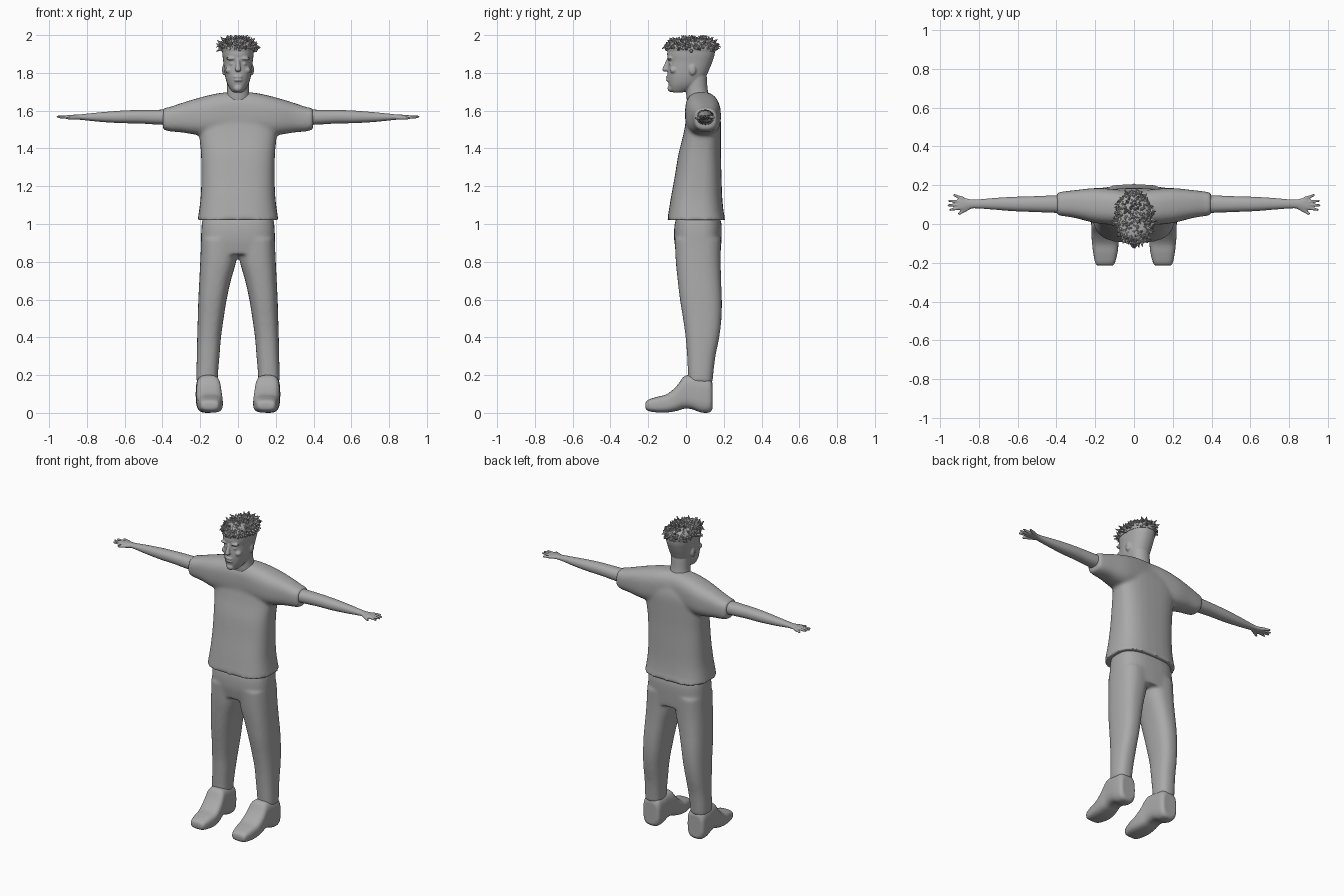
import bpy, bmesh, math, random
from mathutils import Vector, Matrix

random.seed(4)
if "Cube" in bpy.data.objects:
    bpy.data.objects.remove(bpy.data.objects["Cube"])

# One plain clay colour for the whole figure
clay = bpy.data.materials.new("clay_grey")
clay.use_nodes = True
colour = (0.4, 0.4, 0.4, 1)
clay.diffuse_color = colour
for node in clay.node_tree.nodes:
    if node.type == 'BSDF_PRINCIPLED':
        node.inputs["Base Color"].default_value = colour
        node.inputs["Roughness"].default_value = 0.8


# Helpers work in hundredths of a unit; finish() scales them down
def refine(rows, steps=4):
    """Catmull-Rom interpolation between cross-section rows."""
    result = []
    last = len(rows) - 1
    for i in range(last):
        before, start = rows[max(i - 1, 0)], rows[i]
        end, after = rows[i + 1], rows[min(i + 2, last)]
        for s in range(steps):
            t = s / steps
            result.append([
                b + t * ((c - a) / 2 + t * ((a - 2.5 * b + 2 * c - d / 2)
                                            + t * (1.5 * (b - c) + (d - a) / 2)))
                for a, b, c, d in zip(before, start, end, after)])
    result.append(list(rows[last]))
    return result


def loft(bm, axis, rows, power=2.4, side=1, sides=32):
    """Skin of superellipse sections: position, then low/high of both spans."""
    rings = []
    for pos, a0, a1, b0, b1 in refine(rows):
        ring = []
        for k in range(sides):
            angle = math.tau * k / sides
            c, s = math.cos(angle), math.sin(angle)
            a = (a0 + a1) / 2 + (a1 - a0) / 2 * math.copysign(abs(c) ** (2 / power), c)
            b = (b0 + b1) / 2 + (b1 - b0) / 2 * math.copysign(abs(s) ** (2 / power), s)
            x, y, z = {'x': (pos, a, b), 'y': (a, pos, b), 'z': (a, b, pos)}[axis]
            ring.append(bm.verts.new((x * side, y, z)))
        rings.append(ring)
    for low, high in zip(rings, rings[1:]):
        for k in range(sides):
            n = (k + 1) % sides
            bm.faces.new((low[k], low[n], high[n], high[k]))
    bm.faces.new(rings[0])
    bm.faces.new(rings[-1])


def taper(bm, start, end, r1, r2, segments=10):
    """Tapered rod between two points."""
    start, end = Vector(start), Vector(end)
    span = end - start
    turn = span.to_track_quat('Z', 'Y').to_matrix().to_4x4()
    bmesh.ops.create_cone(bm, cap_ends=True, segments=segments, radius1=r1, radius2=r2,
                          depth=span.length,
                          matrix=Matrix.Translation((start + end) / 2) @ turn)


def blob(bm, centre, radii):
    bmesh.ops.create_uvsphere(bm, u_segments=20, v_segments=12, radius=1,
                              matrix=Matrix.Translation(centre) @ Matrix.Diagonal((*radii, 1)))


def finish(name, bm, voxel=None, passes=4):
    """Make the object; a voxel size fuses its pieces into one smooth skin."""
    bmesh.ops.scale(bm, vec=(0.01, 0.01, 0.01), verts=bm.verts)
    bmesh.ops.recalc_face_normals(bm, faces=bm.faces)
    mesh = bpy.data.meshes.new(name)
    bm.to_mesh(mesh)
    bm.free()
    mesh.materials.append(clay)
    obj = bpy.data.objects.new(name, mesh)
    bpy.context.collection.objects.link(obj)
    if voxel:
        skin = obj.modifiers.new("fuse", 'REMESH')
        skin.mode = 'VOXEL'
        skin.voxel_size = voxel
        skin.use_smooth_shade = True
        soften = obj.modifiers.new("soften", 'SMOOTH')
        soften.factor = 0.5
        soften.iterations = passes
    return obj


# Loose shirt: body plus one yoke running from sleeve to sleeve
bm = bmesh.new()
loft(bm, 'z', [(102, -21.5, 21.5, -10, 21), (106, -20.8, 20.8, -9.3, 20),
               (114, -19.8, 19.8, -8, 19.2), (125, -19.4, 19.4, -6, 18.8),
               (137, -19.6, 19.6, -4, 18.5), (147, -20.5, 20.5, -1.5, 18.5),
               (156, -21, 21, 0, 18.3), (163, -16, 16, 0, 16.5)], 2.8)
half_yoke = [(10, -0.5, 18, 147, 169.3), (20, 0.5, 18.5, 147, 167),
             (30, 3, 17.5, 148.5, 164), (36, 4, 16.8, 149, 162),
             (39.8, 4.5, 16.2, 150, 161.3)]
mirrored = [(-row[0], *row[1:]) for row in reversed(half_yoke)]
loft(bm, 'x', mirrored + [(0, -0.5, 17, 147, 170)] + half_yoke, 2.7)
finish("shirt", bm, 0.01, 8)

# Trousers: hips fused with two legs
bm = bmesh.new()
loft(bm, 'z', [(84, -19.5, 19.5, -5, 18.3), (92, -19.6, 19.6, -6.3, 18.8),
               (100, -19.2, 19.2, -6, 18.8), (106, -18, 18, -4, 17)], 2.8)
for side in (1, -1):
    loft(bm, 'z', [(16, 10.8, 22, 1.2, 14), (22, 10.5, 22, 1, 14.6),
                   (30, 9.8, 21.8, 0.6, 15.6), (40, 9, 21.6, -0.2, 17.6),
                   (50, 7.6, 21.3, -1.6, 18.8), (60, 6, 21, -3.2, 19),
                   (70, 3.8, 20.5, -4.4, 18.6), (80, 1, 20, -5.4, 18.4),
                   (92, -1, 19.5, -6, 18.6)], 2.5, side)
finish("trousers", bm, 0.01, 5)

# Ankle boots with raised tongue and arched sole
for label, side in (("left", 1), ("right", -1)):
    bm = bmesh.new()
    loft(bm, 'y', [(-21.5, 11, 19, 2.4, 5.4), (-20, 9.8, 20, 1, 7),
                   (-15, 8.5, 21, 0.2, 8.6), (-10, 8, 21.6, 0.2, 10),
                   (-5, 8.4, 22, 1, 14.2), (-1, 9, 22, 2.2, 19.4),
                   (3, 9.4, 22.2, 2, 20), (8, 9.6, 22.4, 0.2, 19.5),
                   (12.5, 10, 22, 0.2, 18.5), (14, 11.5, 20.5, 2, 16)], 3.2, side)
    finish(label + "_boot", bm, 0.007, 3)

# Bare arms with spread fingers
finger_spots = [(93, 15, 156.4), (95.6, 12, 156.8), (96, 9.6, 156.8), (95, 7.2, 156.5)]
for label, side in (("left", 1), ("right", -1)):
    bm = bmesh.new()
    loft(bm, 'x', [(34, 5.5, 14.8, 152.4, 160.6), (42, 5.8, 14.7, 152.6, 160.5),
                   (52, 6.2, 14.3, 153.2, 160.4), (62, 6.6, 14, 153.4, 160),
                   (72, 7.4, 13.4, 154, 159.2), (80, 8, 12.7, 154.8, 158.4),
                   (84, 8, 12.7, 155.2, 158), (88, 7, 13.6, 155.4, 157.8),
                   (90.5, 7.2, 13.2, 155.7, 157.6)], 2.2, side)
    for x, y, z in finger_spots:
        root = (side * 88, 10.5 + (y - 10.5) * 0.55, 156.6)
        taper(bm, root, (side * x, y, z), 1.1, 0.6)
    taper(bm, (side * 84.5, 9, 156.4), (side * 90.5, 5, 156), 1.3, 0.7)
    finish(label + "_arm", bm, 0.0045, 2)

# Head, neck and facial features
bm = bmesh.new()
loft(bm, 'z', [(158, -8, 8, 2, 14), (166, -6.6, 6.6, 0.4, 12.8),
               (171, -5.8, 5.8, 0, 11.5), (178, -5.8, 5.8, 0, 11)], 2.1)
loft(bm, 'z', [(169.6, -2.4, 2.4, -6.8, -2), (171, -3.8, 3.8, -8.2, 2),
               (174, -5.6, 5.6, -9.2, 7), (178, -6.8, 6.8, -9.7, 10.5),
               (182, -7.4, 7.4, -9.6, 12.4), (186, -7.8, 7.8, -9.4, 14),
               (190, -8.3, 8.3, -10, 15.2), (194, -8.2, 8.2, -9, 15),
               (197, -6, 6, -6, 12)], 2.3)
taper(bm, (0, -9.2, 187.5), (0, -11.2, 181.6), 0.8, 1.5)
blob(bm, (0, -11, 181.8), (1.7, 1.6, 1.2))
for z in (176.2, 177.9):
    blob(bm, (0, -9.7, z), (2.4, 0.9, 0.7))
blob(bm, (0, -8, 171.8), (2.4, 1.8, 1.9))
for side in (1, -1):
    blob(bm, (side * 3.4, -8.6, 187.6), (2.9, 1.5, 0.9))
    blob(bm, (side * 3.2, -8, 184.8), (1.4, 1.2, 0.8))
    blob(bm, (side * 4.6, -6.6, 181.4), (2.2, 2, 1.8))
    blob(bm, (side * 7.5, 3.4, 181.6), (1, 1.9, 2.8))
finish("head", bm, 0.005, 3)

# Short hair: rounded cap covered in tousled curls
bm = bmesh.new()
loft(bm, 'z', [(191.2, -8.6, 8.6, -10, 15.6), (193.5, -9, 9, -10.2, 16),
               (196, -8.2, 8.2, -9, 15.2), (197.6, -6, 6, -6.5, 12.5),
               (198, -3, 3, -3, 9)], 2.3)
count = 190
for i in range(count):
    height = (i + 0.5) / count
    angle = i * math.pi * (3 - math.sqrt(5))
    flat = math.sqrt(1 - height * height)
    out = Vector((math.cos(angle) * flat, math.sin(angle) * flat, height))
    base = Vector((out.x * 8.8, 2.9 + out.y * 12.8, 191.5 + 6 * math.sqrt(height)))
    sway = Vector([random.uniform(-1, 1) for _ in range(3)])
    bend = base + out * 1.2 + sway * 0.5
    tip = bend + out * 0.5 + sway * 1.3
    tip.z = min(tip.z, 200)
    taper(bm, base - out, bend, 1.2, 0.8, 5)
    taper(bm, bend - out * 0.2, tip, 0.8, 0.15, 5)
finish("hair", bm)
